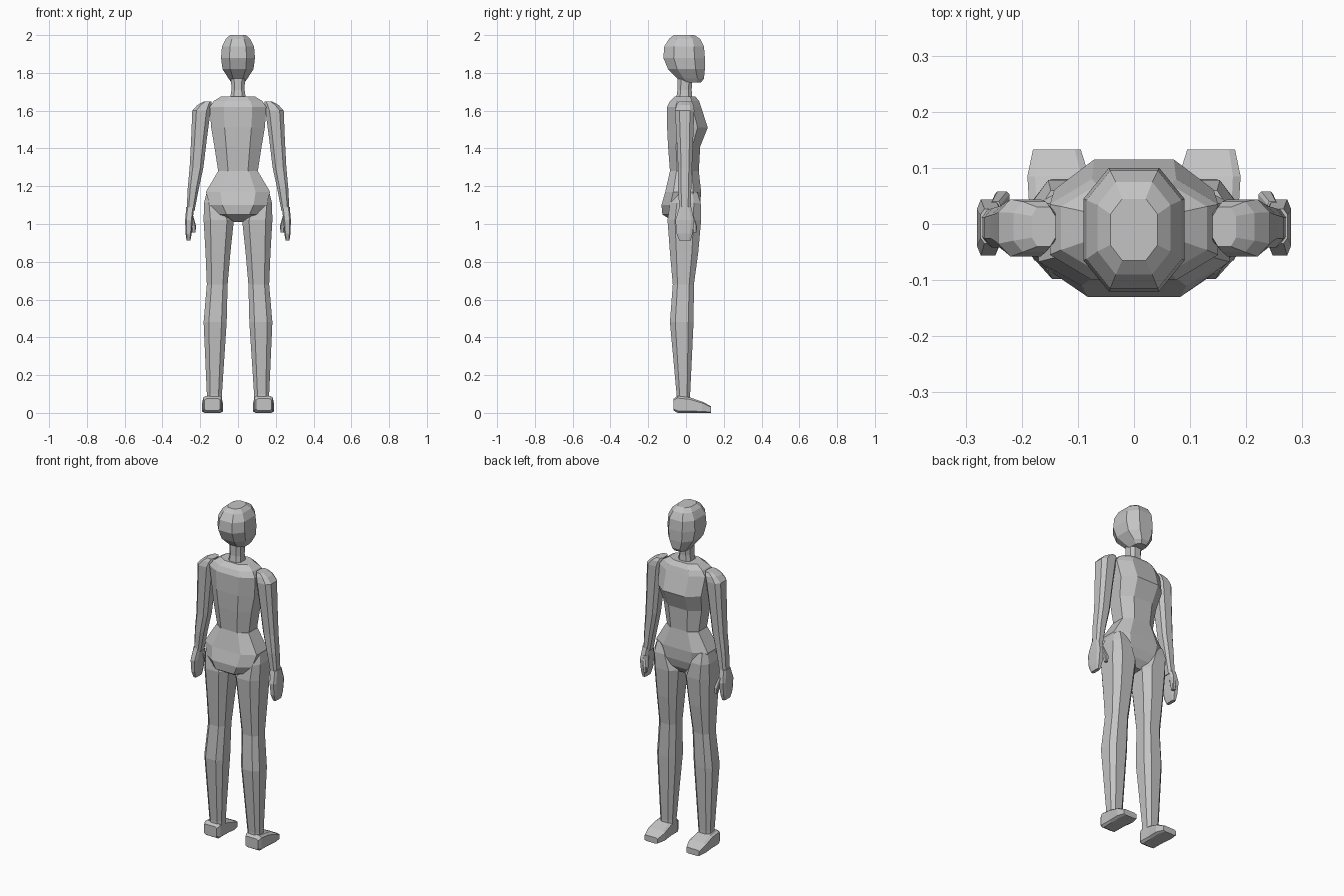
import bpy
import bmesh

# Remove the default object
default_cube = bpy.data.objects.get("Cube")
if default_cube:
    bpy.data.objects.remove(default_cube, do_unlink=True)

# The single flat colour
GREY = (0.55, 0.55, 0.55, 1)
clay = bpy.data.materials.new("plain grey")
clay.use_nodes = True
clay.diffuse_color = GREY
clay.node_tree.nodes["Principled BSDF"].inputs["Base Color"].default_value = GREY


def chamfered_ring(low_a, high_a, low_b, high_b, cut):
    """Eight corners of a rectangle whose corners are cut by a fraction."""
    mid_a, half_a = (low_a + high_a) / 2, (high_a - low_a) / 2
    mid_b, half_b = (low_b + high_b) / 2, (high_b - low_b) / 2
    inner = 1 - cut
    corners = [(1, -inner), (1, inner), (inner, 1), (-inner, 1),
               (-1, inner), (-1, -inner), (-inner, -1), (inner, -1)]
    return [(mid_a + a * half_a, mid_b + b * half_b) for a, b in corners]


def loft(name, sections, cut=0.45, along="z", side=1):
    """Join eight-sided sections (low_a, high_a, low_b, high_b, position)."""
    bm = bmesh.new()
    rings = []
    for low_a, high_a, low_b, high_b, position in sections:
        ring = []
        for a, b in chamfered_ring(low_a, high_a, low_b, high_b, cut):
            point = (a, b, position) if along == "z" else (a, position, b)
            ring.append(bm.verts.new((point[0] * side, point[1], point[2])))
        rings.append(ring)
    for lower, upper in zip(rings, rings[1:]):
        for i in range(len(lower)):
            j = (i + 1) % len(lower)
            bm.faces.new((lower[i], lower[j], upper[j], upper[i]))
    bm.faces.new(rings[0])
    bm.faces.new(rings[-1])
    bmesh.ops.recalc_face_normals(bm, faces=bm.faces)
    mesh = bpy.data.meshes.new(name)
    bm.to_mesh(mesh)
    bm.free()
    mesh.materials.append(clay)
    part = bpy.data.objects.new(name, mesh)
    bpy.context.scene.collection.objects.link(part)
    return part


def centred(*sections):
    """Expand (half_width, back, front, height) into full sections."""
    return [(-half, half, back, front, height)
            for half, back, front, height in sections]


# Head and neck
loft("head", centred(
    (.035, -.02, .08, 1.75),
    (.05, -.045, .095, 1.77),
    (.082, -.095, .1, 1.82),
    (.09, -.12, .1, 1.88),
    (.085, -.115, .095, 1.94),
    (.065, -.09, .075, 1.98),
    (.042, -.065, .045, 2)), cut=0.5)
loft("neck", centred(
    (.045, -.055, .035, 1.64),
    (.035, -.045, .03, 1.71),
    (.037, -.045, .035, 1.79)))

# Ribcage tapering to the waist
loft("chest", centred(
    (.105, -.085, .068, 1.28),
    (.125, -.095, .075, 1.41),
    (.142, -.1, .115, 1.51),
    (.15, -.1, .08, 1.62),
    (.13, -.085, .07, 1.65),
    (.09, -.06, .05, 1.675)), cut=0.5)

# Hips and seat
loft("pelvis", centred(
    (.035, -.06, .03, 1.01),
    (.11, -.125, .06, 1.05),
    (.15, -.13, .075, 1.1),
    (.17, -.11, .08, 1.17),
    (.105, -.085, .068, 1.28)), cut=0.45)

# Limbs are built once for each side
for label, side in (("left", 1), ("right", -1)):
    knee = (.055, .165, -.07, .042, .68)
    loft(label + "_thigh", [
        knee,
        (.04, .172, -.085, .065, .85),
        (.022, .182, -.098, .08, 1.02),
        (.06, .18, -.085, .078, 1.11),
        (.09, .165, -.06, .06, 1.17)], side=side)
    loft(label + "_shin", [
        (.085, .165, -.05, .022, .06),
        (.085, .165, -.05, .022, .1),
        (.06, .182, -.085, .04, .48),
        knee], side=side)

    # Wedge foot, lofted from heel to toe
    loft(label + "_foot", [
        (.095, .178, .012, .075, -.065),
        (.085, .186, 0, .09, -.045),
        (.085, .186, 0, .082, .02),
        (.08, .19, 0, .06, .085),
        (.095, .18, 0, .035, .133)], cut=0.25, along="y", side=side)

    # Arm with a sloped shoulder cap
    elbow = (.183, .256, -.042, .032, 1.3)
    loft(label + "_upper_arm", [
        elbow,
        (.165, .248, -.05, .038, 1.45),
        (.145, .242, -.058, .044, 1.6),
        (.14, .215, -.05, .04, 1.63),
        (.14, .182, -.04, .03, 1.648)], side=side)
    loft(label + "_forearm", [
        (.23, .272, -.035, .025, 1.07),
        (.207, .266, -.042, .028, 1.19),
        elbow], side=side)

    # Flat hand with a small thumb
    loft(label + "_hand", [
        (.252, .272, -.035, .025, .912),
        (.245, .278, -.05, .035, .95),
        (.24, .28, -.056, .044, 1.02),
        (.232, .274, -.035, .027, 1.09)], cut=0.35, side=side)
    loft(label + "_thumb", [
        (.225, .242, .038, .056, .955),
        (.222, .248, .03, .058, .99),
        (.238, .256, .005, .04, 1.045)], cut=0.35, side=side)
